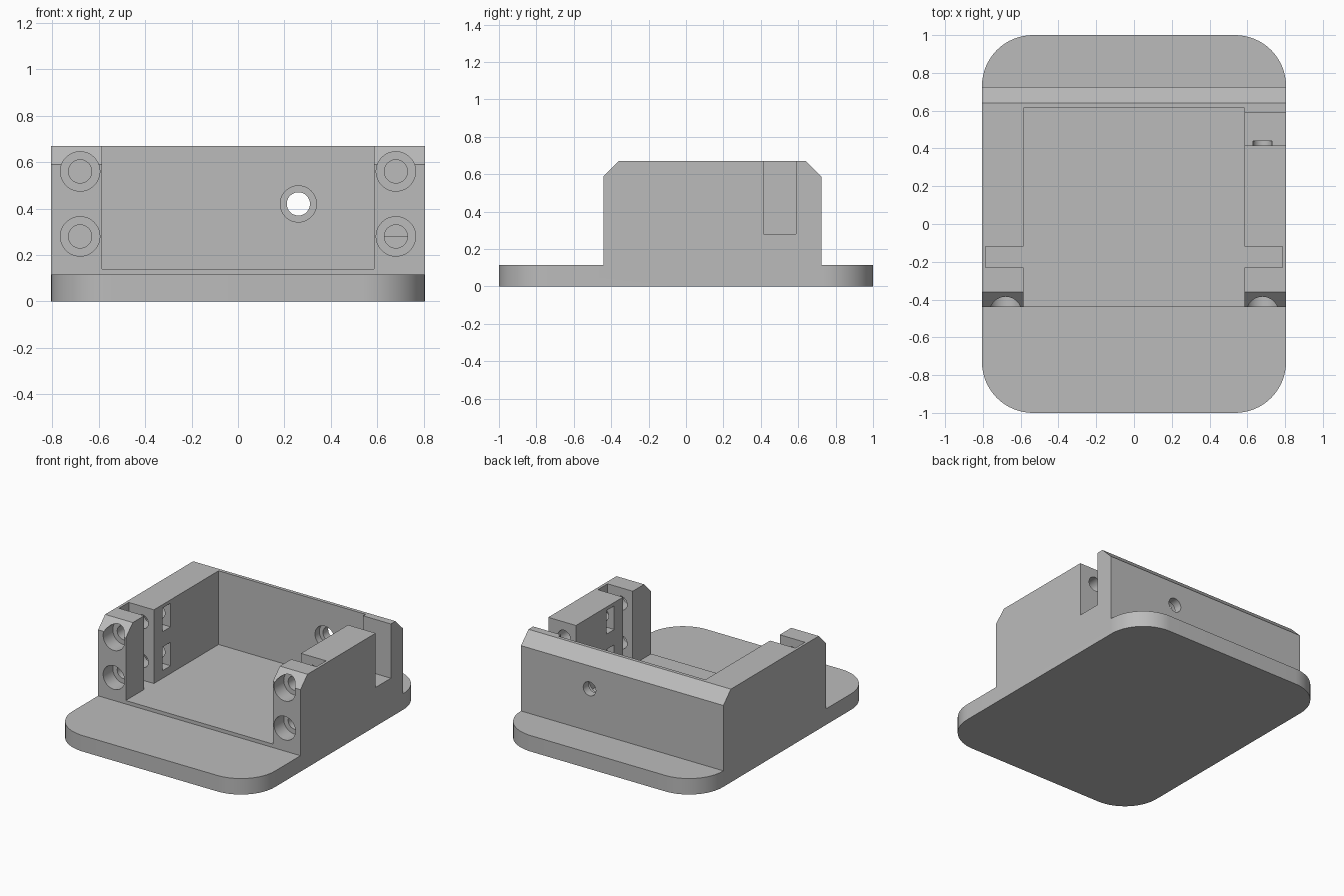
import bpy
import bmesh
import math
from mathutils import Matrix

cube = bpy.data.objects.get("Cube")
if cube:
    bpy.data.objects.remove(cube, do_unlink=True)

grey = bpy.data.materials.new("plain grey")
grey.use_nodes = True
COLOUR = (0.5, 0.5, 0.5, 1)
grey.diffuse_color = COLOUR
grey.node_tree.nodes["Principled BSDF"].inputs["Base Color"].default_value = COLOUR


def make(name, bm):
    bmesh.ops.recalc_face_normals(bm, faces=bm.faces)
    mesh = bpy.data.meshes.new(name)
    bm.to_mesh(mesh)
    bm.free()
    mesh.materials.append(grey)
    obj = bpy.data.objects.new(name, mesh)
    bpy.context.collection.objects.link(obj)
    return obj


def prism(name, points, offset):
    bm = bmesh.new()
    face = bm.faces.new([bm.verts.new(p) for p in points])
    new = bmesh.ops.extrude_face_region(bm, geom=[face])["geom"]
    verts = [v for v in new if isinstance(v, bmesh.types.BMVert)]
    bmesh.ops.translate(bm, verts=verts, vec=offset)
    return make(name, bm)


def box(name, x0, x1, y0, y1, z0, z1):
    points = [(x0, y0, z0), (x1, y0, z0), (x1, y1, z0), (x0, y1, z0)]
    return prism(name, points, (0, 0, z1 - z0))


def bore(name, x, z, radius, y0, y1):
    bm = bmesh.new()
    place = Matrix.Translation((x, (y0 + y1) / 2, z)) @ Matrix.Rotation(math.pi / 2, 4, "X")
    bmesh.ops.create_cone(bm, cap_ends=True, segments=48, radius1=radius,
                          radius2=radius, depth=y1 - y0, matrix=place)
    return make(name, bm)


def combine(target, tool, operation="DIFFERENCE"):
    mod = target.modifiers.new("combine", "BOOLEAN")
    mod.operation = operation
    mod.solver = "EXACT"
    mod.object = tool
    bpy.context.view_layer.objects.active = target
    bpy.ops.object.modifier_apply(modifier=mod.name)
    bpy.data.objects.remove(tool, do_unlink=True)


W, FLOOR, TOP = 0.805, 0.14, 0.67
INNER = 0.585
FRONT, BACK = -0.44, 0.725

# Block with chamfered front and back top edges
profile = [(FRONT, 0.05), (BACK, 0.05), (BACK, 0.585), (0.64, TOP), (-0.36, TOP), (FRONT, 0.59)]
holder = prism("holder_body", [(-W, y, z) for y, z in profile], (2 * W, 0, 0))

# Rounded base plate
R = 0.27
outline = []
for i, (sx, sy) in enumerate([(1, 1), (-1, 1), (-1, -1), (1, -1)]):
    for k in range(17):
        a = (i + k / 16) * math.pi / 2
        outline.append((sx * (W - R) + R * math.cos(a), sy * (1 - R) + R * math.sin(a), 0))
base = prism("base_plate", outline, (0, 0, 0.115))
combine(holder, base, "UNION")

# Pocket open to the front, and cross slots in both walls
combine(holder, box("pocket", -INNER, INNER, -0.6, 0.615, FLOOR, 1))
combine(holder, box("cross_slot", -0.785, 0.785, -0.23, -0.12, FLOOR, 1))

# Side notch in the left wall
combine(holder, box("side_notch", 0.5, 1, 0.415, 0.587, 0.28, 1))

# Counterbored screw holes with nut pockets
for side in (-1, 1):
    for z in (0.28, 0.56):
        x = side * 0.68
        combine(holder, bore("screw_hole", x, z, 0.05, -0.6, 0.44))
        combine(holder, bore("counterbore", x, z, 0.085, -0.6, -0.33))
        x0, x1 = sorted((side * 0.55, side * 0.77))
        combine(holder, box("nut_pocket", x0, x1, -0.02, 0.07, z - 0.085, z + 0.085))

# Stepped hole in the back wall
combine(holder, bore("cable_hole", 0.26, 0.42, 0.05, 0.5, 0.9))
combine(holder, bore("cable_recess", 0.26, 0.42, 0.078, 0.5, 0.665))

# Smooth the curves, keep edges sharp
holder.name = "holder_body"
bpy.ops.object.select_all(action="DESELECT")
holder.select_set(True)
bpy.context.view_layer.objects.active = holder
bpy.ops.object.shade_smooth_by_angle(angle=math.radians(30))
